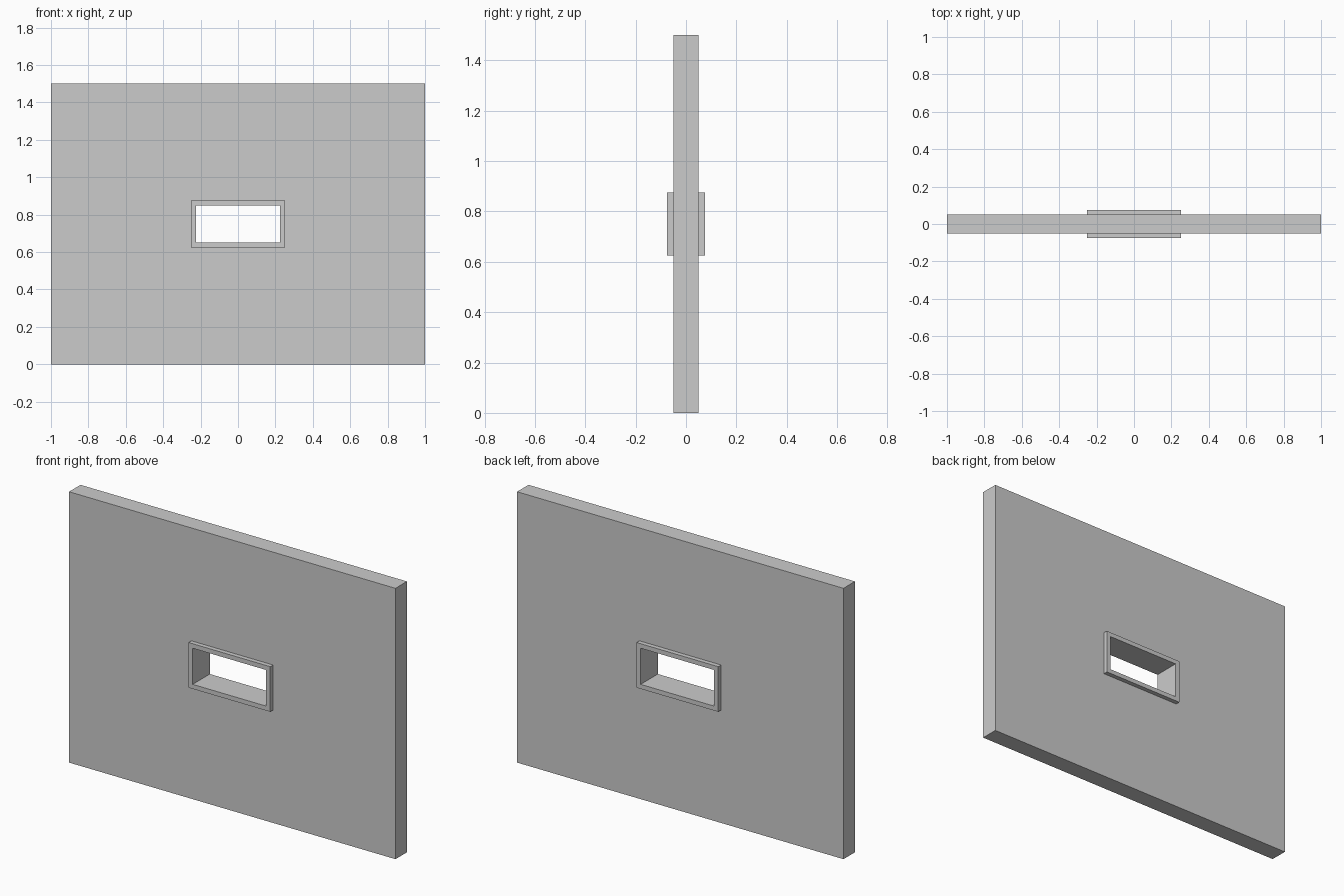
import bpy, bmesh

if "Cube" in bpy.data.objects:
    bpy.data.objects.remove(bpy.data.objects["Cube"])

MID_Z = 0.75  # height of the opening's centre


def rect_ring(name, outer, inner, depth):
    """Rectangular slab with a rectangular through-hole; sizes are (width, height)."""
    bm = bmesh.new()
    corners = [(-.5, -.5), (.5, -.5), (.5, .5), (-.5, .5)]

    def loop(size, y):
        return [bm.verts.new((sx * size[0], y, MID_Z + sz * size[1])) for sx, sz in corners]

    # Closed cross-section: outer front, outer back, inner back, inner front
    loops = [loop(outer, -depth / 2), loop(outer, depth / 2),
             loop(inner, depth / 2), loop(inner, -depth / 2)]
    for k in range(4):
        a, b = loops[k], loops[(k + 1) % 4]
        for i in range(4):
            j = (i + 1) % 4
            bm.faces.new((a[i], a[j], b[j], b[i]))
    bmesh.ops.recalc_face_normals(bm, faces=bm.faces)
    mesh = bpy.data.meshes.new(name)
    bm.to_mesh(mesh)
    bm.free()
    obj = bpy.data.objects.new(name, mesh)
    bpy.context.collection.objects.link(obj)
    return obj


# Wall panel with the opening cut to the frame's outer size
rect_ring("wall", (2.0, 1.5), (0.5, 0.25), 0.1)
# Window frame, standing proud on both sides
rect_ring("window_frame", (0.5, 0.25), (0.45, 0.20), 0.15)
